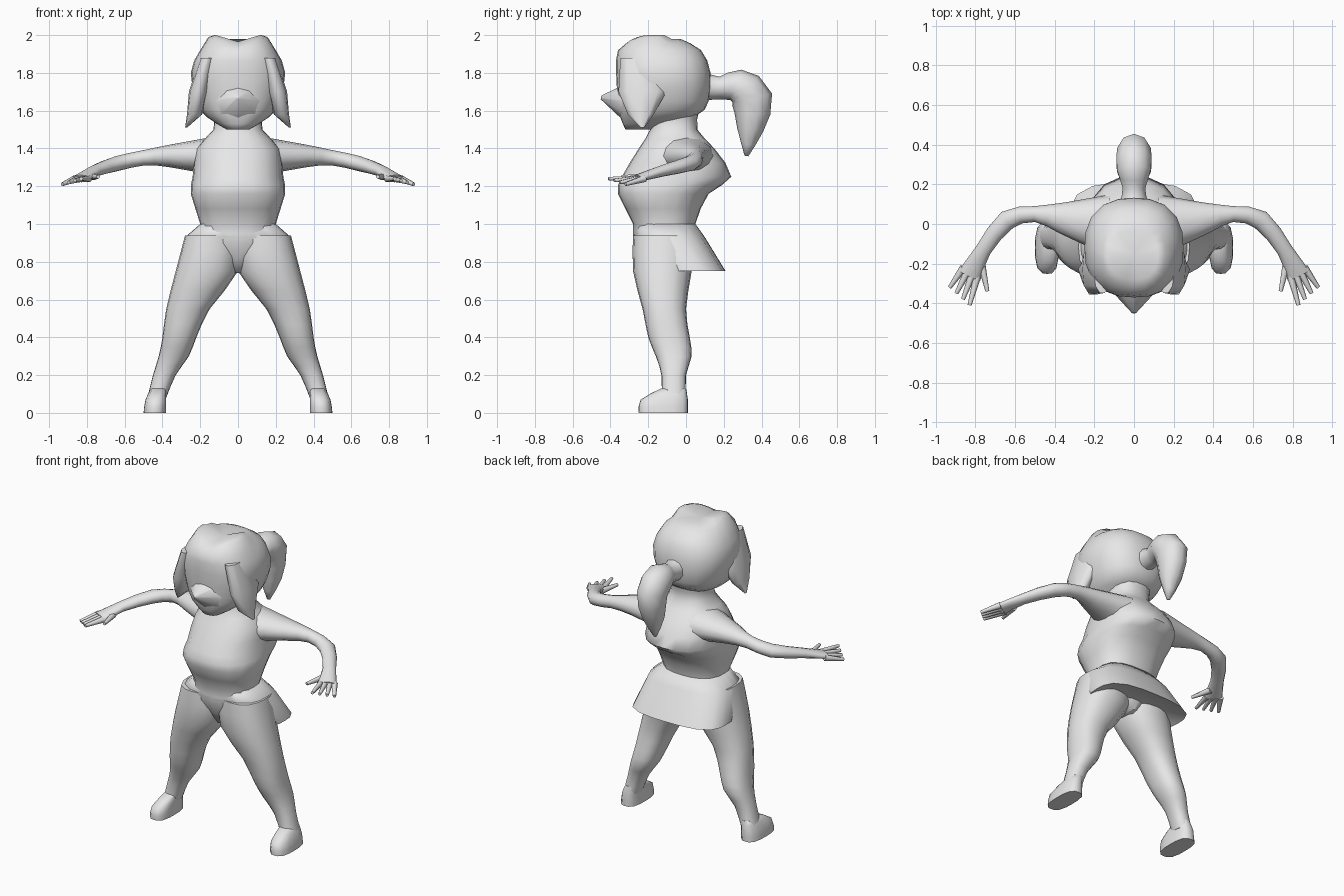
import bpy, bmesh
from math import cos, sin, tau
from mathutils import Vector

old = bpy.data.objects.get("Cube")
if old:
    bpy.data.objects.remove(old)

# One plain grey for the whole figure
grey = bpy.data.materials.new("plain grey")
grey.use_nodes = True
colour = (0.8, 0.8, 0.8, 1)
grey.diffuse_color = colour
grey.node_tree.nodes["Principled BSDF"].inputs["Base Color"].default_value = colour


def unit_ring(sides, power):
    """Points of a superellipse; a higher power gives a boxier outline."""
    ring = []
    for i in range(sides):
        c, s = cos(tau * i / sides), sin(tau * i / sides)
        size = (abs(c) ** power + abs(s) ** power) ** (-1 / power)
        ring.append((c * size, s * size))
    return ring


def flow(keys, steps):
    """Add in-between sections along a smooth curve through the key sections."""
    keys = [Vector(key) for key in keys]
    padded = [keys[0], *keys, keys[-1]]
    sections = []
    for before, start, end, after in zip(padded, keys, keys[1:], padded[3:]):
        leave, arrive = (end - before) / 2, (after - start) / 2
        for i in range(steps):
            t = i / steps
            ease = t * t * (3 - 2 * t)
            sections.append(start.lerp(end, ease)
                            + leave * t * (1 - t) ** 2
                            - arrive * t * t * (1 - t))
    return sections + [keys[-1]]


def build(name, rings, mirror):
    """Skin a list of point rings and cap both ends."""
    bm = bmesh.new()
    loops = [[bm.verts.new(point) for point in ring] for ring in rings]
    for low, high in zip(loops, loops[1:]):
        for i in range(len(low)):
            bm.faces.new((low[i - 1], low[i], high[i], high[i - 1]))
    for loop in (loops[0], loops[-1]):
        bmesh.ops.poke(bm, faces=[bm.faces.new(loop)])
    bmesh.ops.recalc_face_normals(bm, faces=bm.faces)
    mesh = bpy.data.meshes.new(name)
    bm.to_mesh(mesh)
    bm.free()
    mesh.materials.append(grey)
    obj = bpy.data.objects.new(name, mesh)
    bpy.context.collection.objects.link(obj)
    if mirror:
        obj.modifiers.new("Mirror", "MIRROR").use_mirror_merge = False
    bpy.ops.object.select_all(action="DESELECT")
    obj.select_set(True)
    bpy.context.view_layer.objects.active = obj
    bpy.ops.object.shade_smooth_by_angle(angle=1.2)
    return obj


def stack(name, levels, sides=16, power=2.5, steps=2, mirror=True):
    """Loft level outlines given as height, inner x, outer x, front, back."""
    outline = unit_ring(sides, power)
    rings = []
    for z, inner, outer, front, back in flow(levels, steps):
        middle_x, middle_y = (inner + outer) / 2, (front + back) / 2
        radius_x, radius_y = (outer - inner) / 2, (back - front) / 2
        rings.append([(middle_x + radius_x * u, middle_y + radius_y * v, z)
                      for u, v in outline])
    return build(name, rings, mirror)


def centred(name, levels, **options):
    """Loft symmetric outlines given as height, half width, front, back."""
    levels = [(z, -width, width, front, back) for z, width, front, back in levels]
    return stack(name, levels, sides=20, mirror=False, **options)


def tube(name, path, up, sides=10, steps=2, mirror=False):
    """Loft along a path of x, y, z, half width, half thickness."""
    sections = flow(path, steps)
    outline = unit_ring(sides, 2)
    rings = []
    for i, (x, y, z, width, thickness) in enumerate(sections):
        ahead = sections[min(i + 1, len(sections) - 1)]
        behind = sections[max(i - 1, 0)]
        along = Vector((ahead - behind)[:3]).normalized()
        side = along.cross(Vector(up)).normalized()
        other = side.cross(along)
        rings.append([Vector((x, y, z)) + side * u * width + other * v * thickness
                      for u, v in outline])
    return build(name, rings, mirror)


RIGHTWARD = (1, 0, 0)
UPWARD = (0, 0, 1)

# Torso with a pointed collar flap at the back, running up into the neck
centred("torso", [
    (0.74, 0.03, -0.2, 0),
    (0.9, 0.2, -0.28, 0.05),
    (1, 0.2, -0.28, 0.05),
    (1.16, 0.25, -0.36, 0.12),
    (1.25, 0.24, -0.34, 0.24),
    (1.4, 0.22, -0.25, 0.15),
    (1.5, 0.13, -0.19, 0.06),
    (1.6, 0.13, -0.19, 0.07),
])

# Skirt flaring out behind, closed underneath
centred("skirt", [
    (1, 0.2, -0.26, 0.05),
    (0.93, 0.28, -0.28, 0.1),
    (0.75, 0.32, -0.14, 0.21),
    (0.8, 0.2, -0.1, 0.06),
], power=3, steps=1)

# Legs, splayed outwards
stack("leg", [
    (0.94, 0, 0.28, -0.28, 0.05),
    (0.75, 0, 0.33, -0.28, 0.03),
    (0.55, 0.15, 0.38, -0.23, 0),
    (0.4, 0.22, 0.4, -0.2, 0.02),
    (0.3, 0.26, 0.42, -0.16, 0.03),
    (0.2, 0.33, 0.45, -0.13, 0),
    (0.08, 0.38, 0.48, -0.13, 0),
])

# Feet
stack("foot", [
    (0.13, 0.38, 0.46, -0.13, 0),
    (0.07, 0.38, 0.49, -0.24, 0.01),
    (0, 0.38, 0.5, -0.25, 0.01),
], power=3)

# Arms, bending forwards at the elbow and ending in the palm
tube("arm", [
    (0.14, 0, 1.36, 0.15, 0.1),
    (0.36, 0.03, 1.36, 0.08, 0.06),
    (0.5, 0.05, 1.35, 0.04, 0.04),
    (0.64, 0.02, 1.32, 0.05, 0.04),
    (0.76, -0.13, 1.28, 0.04, 0.03),
    (0.83, -0.26, 1.24, 0.06, 0.02),
], UPWARD, sides=12, mirror=True)


def finger(name, base, tip):
    path = [(*base, 0.02, 0.02), (*tip, 0.01, 0.01)]
    tube(name, path, UPWARD, sides=6, steps=1, mirror=True)


# Four fingers fanned across the end of the palm, and a thumb
first_base, last_base = Vector((0.79, -0.26, 1.24)), Vector((0.86, -0.22, 1.24))
first_tip, last_tip = Vector((0.83, -0.41, 1.24)), Vector((0.93, -0.32, 1.21))
for i, name in enumerate(("index", "middle", "ring", "little")):
    finger(name + "_finger", first_base.lerp(last_base, i / 3),
           first_tip.lerp(last_tip, i / 3))
finger("thumb", (0.77, -0.2, 1.25), (0.74, -0.34, 1.25))

# Head and hair cap
head = centred("head", [
    (1.5, 0.06, -0.32, -0.18),
    (1.57, 0.17, -0.35, 0.05),
    (1.65, 0.22, -0.36, 0.12),
    (1.8, 0.25, -0.37, 0.13),
    (1.92, 0.2, -0.36, 0.08),
    (1.98, 0.12, -0.28, -0.03),
])
# Dip the parting between two raised crests at the front of the hair
for v in head.data.vertices:
    if v.co.z > 1.94 and v.co.y < -0.1:
        v.co.z += 0.3 * (abs(v.co.x) - 0.05)

# Locks of hair hanging beside the face
stack("side_lock", [
    (1.88, 0.12, 0.2, -0.35, -0.15),
    (1.7, 0.16, 0.26, -0.36, -0.1),
    (1.58, 0.19, 0.27, -0.31, -0.17),
    (1.51, 0.27, 0.28, -0.24, -0.22),
], sides=10, steps=1)

# Nose, a soft wedge rising from the face
tube("nose", [(0, -0.32, 1.65, 0.1, 0.13), (0, -0.45, 1.67, 0.01, 0.01)],
     RIGHTWARD, sides=8, steps=1)

# Ponytail, arching back and down to a point
tail = [(0.07, 1.73, 0.08), (0.18, 1.72, 0.06), (0.27, 1.73, 0.09),
        (0.35, 1.66, 0.11), (0.34, 1.5, 0.07), (0.32, 1.36, 0.01)]
tube("ponytail", [(0, y, z, r, min(r, 0.09)) for y, z, r in tail], RIGHTWARD)
